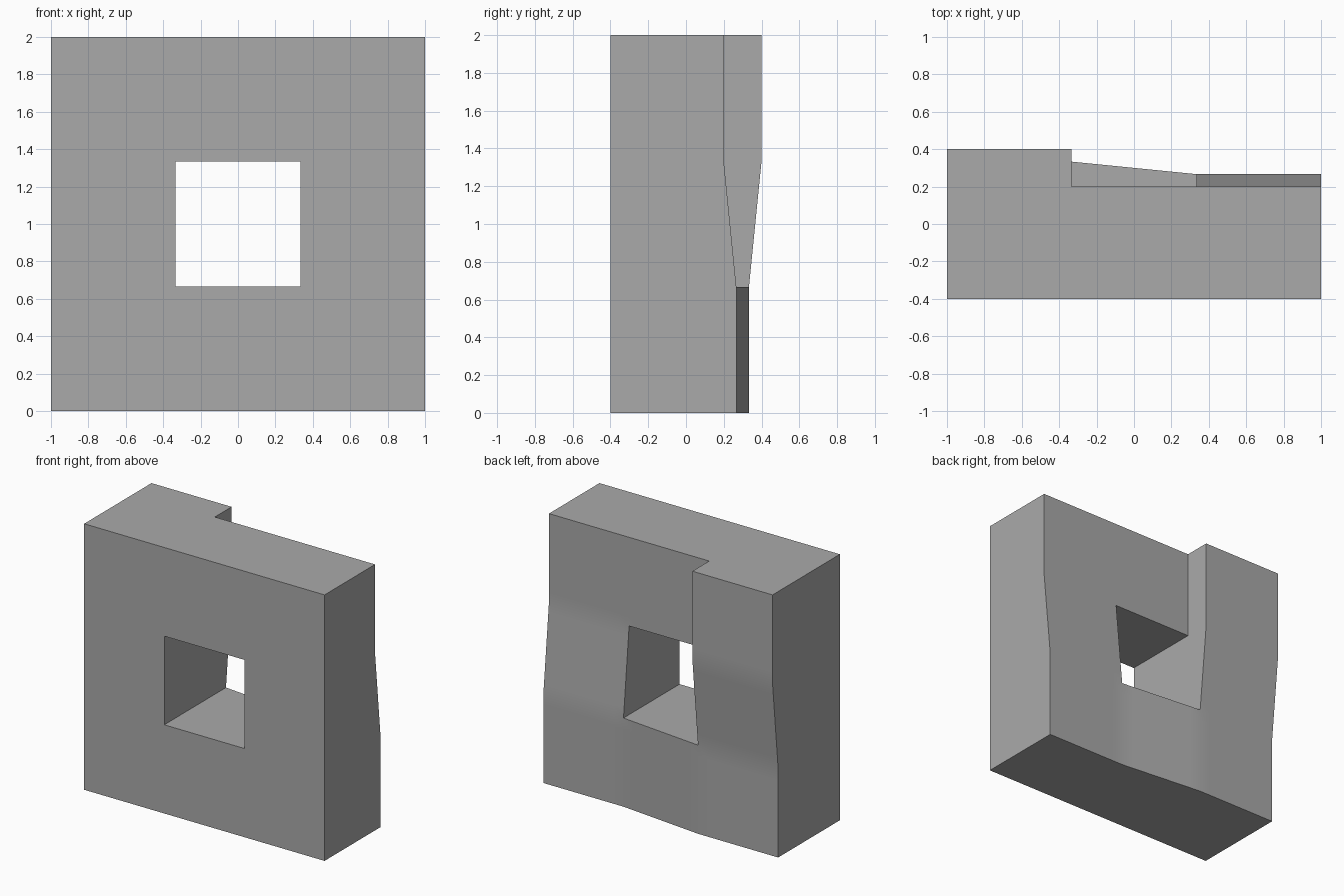
import bpy, bmesh, math

old = bpy.data.objects.get("Cube")
if old:
    bpy.data.objects.remove(old, do_unlink=True)

T = 1 / 3
FRONT, STEP_Y = -0.4, 0.2

# Plain grey surface
grey = bpy.data.materials.new("plain_grey")
grey.use_nodes = True
color = (0.4, 0.4, 0.4, 1)
grey.diffuse_color = color
grey.node_tree.nodes["Principled BSDF"].inputs["Base Color"].default_value = color

# Back depth at each corner of the ring, rising clockwise from the step
# Cells are (column, row); the ring starts right of the step and ends left of it
ring = [(1, 2), (2, 2), (2, 1), (2, 0), (1, 0), (0, 0), (0, 1), (0, 2)]
coord = [-1, -T, T, 1]
ramp_start = [0, 0, 0, 1, 1, 2, 2, 3]
ramp_end = [0, 0, 1, 1, 2, 2, 3, 3]

bm = bmesh.new()
back = {}


def depth(i, cell, x, z):
    """Straight cells ramp along the ring; corner cells stay level."""
    c, r = cell
    a, b = ramp_start[i], ramp_end[i]
    if c == 2 or i == 0:
        t = (z == r)
    elif r == 0:
        t = (x == c)
    else:
        t = (z == r + 1)
    return STEP_Y + (b if t else a) / 15


# Back cells, split along the step
for i, (c, r) in enumerate(ring):
    quad = []
    for x, z in ((c, r), (c, r + 1), (c + 1, r + 1), (c + 1, r)):
        y = round(depth(i, (c, r), x, z), 5)
        key = (x, z, y)
        if key not in back:
            back[key] = bm.verts.new((coord[x], y, coord[z] + 1))
        quad.append(back[key])
    bm.faces.new(quad)

# Extrude the ring forward to a flat front
out = bmesh.ops.extrude_face_region(bm, geom=bm.faces[:], use_keep_orig=True)
for v in out["geom"]:
    if isinstance(v, bmesh.types.BMVert):
        v.co.y = FRONT

# Replace the doubled inner walls at the split with one step wall
inner = [f for f in bm.faces
         if all(abs(v.co.x + T) < 1e-4 and v.co.z > 1 + T - 1e-4 for v in f.verts)]
bmesh.ops.delete(bm, geom=inner, context='FACES_ONLY')
step = [back[k] for k in ((1, 3, 0.4), (1, 2, 0.4), (1, 2, 0.2), (1, 3, 0.2))]
for v in step[:2]:
    edge = next(e for e in v.link_edges if abs(e.other_vert(v).co.y - FRONT) < 1e-4)
    bmesh.utils.edge_split(edge, v, 0.25)
bm.faces.new(step)
bmesh.ops.remove_doubles(bm, verts=bm.verts[:], dist=1e-4)
bmesh.ops.recalc_face_normals(bm, faces=bm.faces[:])

mesh = bpy.data.meshes.new("stepped_square_ring")
bm.to_mesh(mesh)
bm.free()
mesh.materials.append(grey)
body = bpy.data.objects.new("stepped_square_ring", mesh)
bpy.context.collection.objects.link(body)

# Soft transitions between ramps, crisp outer edges
bpy.context.view_layer.objects.active = body
body.select_set(True)
bpy.ops.object.shade_smooth_by_angle(angle=math.radians(30))
sub = body.modifiers.new("fine_faces", 'SUBSURF')
sub.subdivision_type = 'SIMPLE'
sub.levels = sub.render_levels = 3
